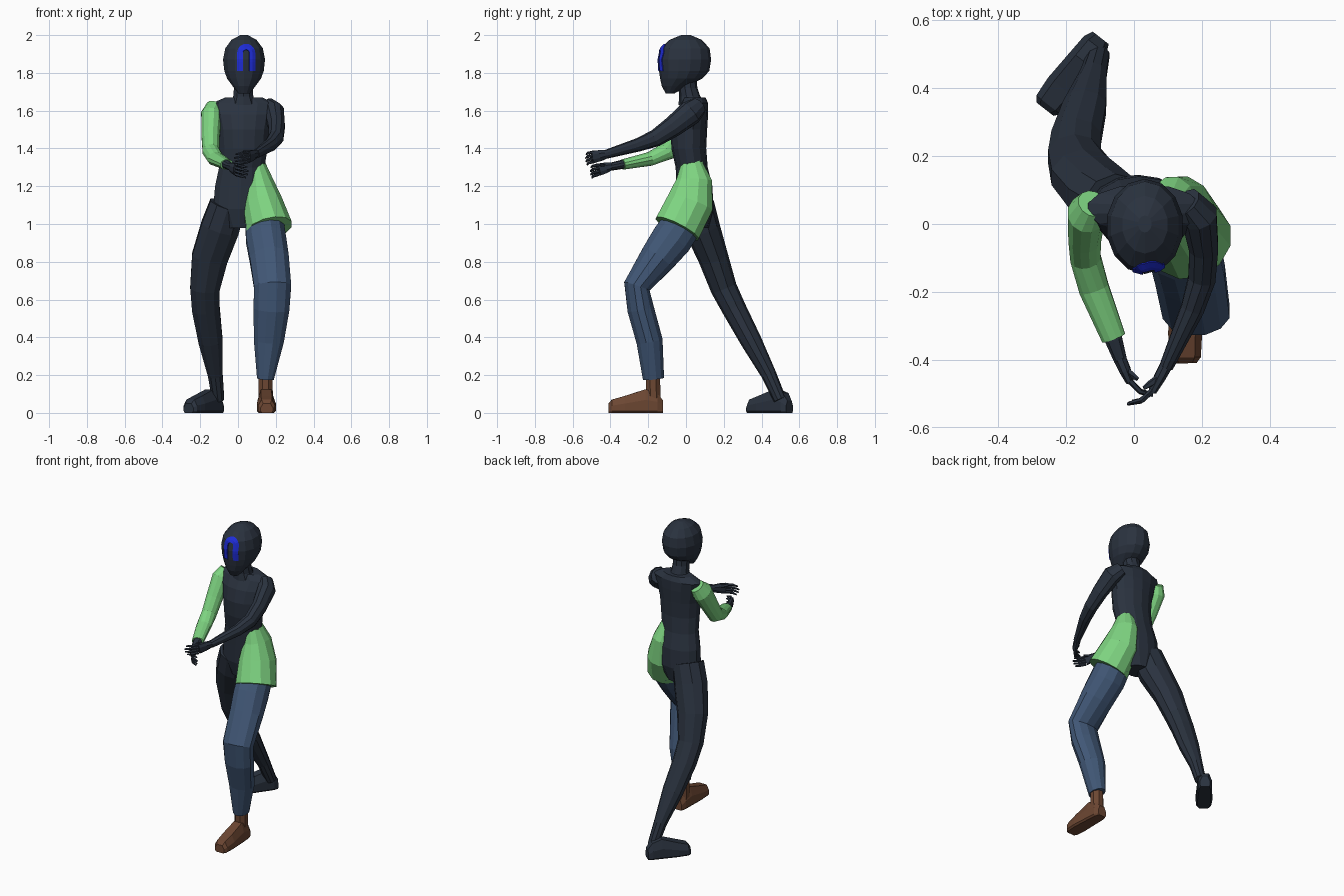
import bpy, bmesh, math
from mathutils import Vector
from mathutils.bvhtree import BVHTree


def material(name, rgb):
    m = bpy.data.materials.new(name)
    m.diffuse_color = (*rgb, 1)
    return m


SKIN = material("dark slate", (0.023, 0.032, 0.049))
GREEN = material("light green", (0.21, 0.66, 0.22))
DENIM = material("denim blue", (0.052, 0.095, 0.18))
BROWN = material("leather brown", (0.15, 0.062, 0.032))
BLUE = material("bright blue", (0.013, 0.025, 0.68))


def finish(name, bm, mat):
    bmesh.ops.recalc_face_normals(bm, faces=bm.faces)
    me = bpy.data.meshes.new(name)
    bm.to_mesh(me)
    bm.free()
    me.materials.append(mat)
    ob = bpy.data.objects.new(name, me)
    bpy.context.collection.objects.link(ob)
    return ob


def skin_loops(bm, loops):
    """Bridge equal closed loops of points and cap both ends."""
    rows = [[bm.verts.new(p) for p in loop] for loop in loops]
    n = len(rows[0])
    for a, b in zip(rows, rows[1:]):
        for i in range(n):
            j = (i + 1) % n
            bm.faces.new((a[i], a[j], b[j], b[i]))
    bm.faces.new(rows[0])
    bm.faces.new(rows[-1])


def add_tube(bm, rings, sides=10, flat=False):
    """rings: (x, y, z, rx, ry); level rings if flat, else square to the path."""
    pts = [Vector(r[:3]) for r in rings]
    loops = []
    for i, (p, r) in enumerate(zip(pts, rings)):
        t = (pts[min(i + 1, len(pts) - 1)] - pts[max(i - 1, 0)]).normalized()
        if flat:
            t = Vector((0, 0, 1))
        u = Vector((1, 0, 0))
        u = (u - t * u.dot(t)).normalized()
        v = t.cross(u)
        angles = [2 * math.pi * (k + 0.5) / sides for k in range(sides)]
        loops.append([p + u * r[3] * math.cos(a) + v * r[4] * math.sin(a) for a in angles])
    skin_loops(bm, loops)


def tube(name, mat, rings, sides=10, flat=False):
    bm = bmesh.new()
    add_tube(bm, rings, sides, flat)
    return finish(name, bm, mat)


# torso and neck
tube("torso", SKIN, [
    (0.01, 0.05, 0.98, 0.08, 0.07), (0.01, 0.05, 1.08, 0.145, 0.095),
    (0.015, 0.045, 1.20, 0.14, 0.095), (0.02, 0.03, 1.30, 0.123, 0.085),
    (0.03, 0.015, 1.40, 0.13, 0.092), (0.03, 0.015, 1.50, 0.138, 0.097),
    (0.03, 0.027, 1.58, 0.155, 0.09), (0.03, 0.045, 1.64, 0.17, 0.072),
    (0.03, 0.045, 1.67, 0.10, 0.058)], 14, True)
tube("neck", SKIN, [
    (0.03, 0.03, 1.63, 0.075, 0.07), (0.028, 0.02, 1.675, 0.056, 0.056),
    (0.028, 0.01, 1.72, 0.052, 0.05), (0.03, 0.0, 1.80, 0.055, 0.055)], 10, True)

# head
head = tube("head", SKIN, [
    (0.032, -0.085, 1.69, 0.03, 0.022), (0.032, -0.06, 1.73, 0.062, 0.068),
    (0.032, -0.025, 1.77, 0.092, 0.112), (0.032, -0.01, 1.81, 0.107, 0.133),
    (0.032, -0.007, 1.87, 0.114, 0.140), (0.032, -0.005, 1.93, 0.102, 0.130),
    (0.032, -0.002, 1.975, 0.068, 0.085), (0.032, 0.0, 2.0, 0.02, 0.025)], 14, True)

# arched face marking, laid on the head surface
tree = BVHTree.FromPolygons([v.co for v in head.data.vertices],
                            [list(p.vertices) for p in head.data.polygons])


def on_face(x, z):
    hit = tree.ray_cast(Vector((x, -1, z)), Vector((0, 1, 0)))[0]
    return Vector((x, hit.y - 0.003, z))


path = [(-1, 0, 1.81 + 0.095 * i / 6) for i in range(6)]
path += [(-math.cos(a), math.sin(a), 1.905) for a in [math.pi * i / 12 for i in range(13)]]
path += [(1, 0, 1.905 - 0.095 * i / 6) for i in range(1, 7)]
bm = bmesh.new()
rows = []
for dx, dz, z in path:
    rows.append([bm.verts.new(on_face(0.043 + dx * r, z + dz * r)) for r in (0.017, 0.032, 0.047)])
for a, b in zip(rows, rows[1:]):
    for k in range(2):
        bm.faces.new((a[k], a[k + 1], b[k + 1], b[k]))
mark = finish("face_marking", bm, BLUE)
solid = mark.modifiers.new("thickness", 'SOLIDIFY')
solid.thickness = 0.005
solid.offset = 0

# arms
tube("left_arm", SKIN, [
    (0.155, 0.065, 1.625, 0.045, 0.05), (0.192, 0.025, 1.59, 0.055, 0.066),
    (0.205, -0.07, 1.515, 0.045, 0.056), (0.20, -0.16, 1.455, 0.042, 0.046),
    (0.172, -0.25, 1.42, 0.036, 0.036), (0.095, -0.42, 1.37, 0.021, 0.024)])
tube("right_sleeve", GREEN, [
    (-0.122, 0.06, 1.625, 0.045, 0.045), (-0.14, 0.03, 1.58, 0.057, 0.066),
    (-0.145, -0.04, 1.47, 0.05, 0.056), (-0.143, -0.10, 1.385, 0.046, 0.05),
    (-0.118, -0.19, 1.345, 0.046, 0.038), (-0.06, -0.335, 1.315, 0.037, 0.028)], 12)
tube("right_forearm", SKIN, [
    (-0.085, -0.28, 1.325, 0.03, 0.024), (-0.06, -0.34, 1.315, 0.027, 0.024),
    (-0.04, -0.40, 1.303, 0.02, 0.021)])


# hands: flat palm, four bent fingers and a thumb
def hand(name, wrist, knuckle, tip):
    w, k, t = Vector(wrist), Vector(knuckle), Vector(tip)
    bm = bmesh.new()
    mid = w.lerp(k, 0.5)
    add_tube(bm, [(*w, 0.02, 0.021), (*mid, 0.018, 0.031), (*k, 0.013, 0.035)], 8)
    out = Vector((0, -0.012, 0))
    for i in range(4):
        lift = Vector((0, 0, 0.017 * (i - 1.5)))
        reach = (0.8, 0.95, 1.0, 0.9)[i]
        a, c = k + lift, k.lerp(t, reach) + lift * 1.1
        b = a.lerp(c, 0.5) + out
        add_tube(bm, [(*a, 0.009, 0.009), (*b, 0.008, 0.008), (*c, 0.005, 0.005)], 5)
    up = Vector((0, 0.0, 0.03))
    a, c = mid + up * 0.4, k.lerp(t, 0.35) + up * 1.1 + Vector((0, 0.02, 0))
    add_tube(bm, [(*a, 0.011, 0.011), (*a.lerp(c, 0.6), 0.01, 0.01), (*c, 0.006, 0.006)], 5)
    finish(name, bm, SKIN)


hand("left_hand", (0.098, -0.41, 1.372), (0.055, -0.49, 1.355), (-0.02, -0.53, 1.34))
hand("right_hand", (-0.042, -0.395, 1.305), (-0.012, -0.462, 1.288), (0.055, -0.505, 1.27))

# tunic panel over the left hip, flared at the hem
tube("hip_tunic", GREEN, [
    (0.095, 0.03, 1.33, 0.045, 0.055), (0.112, 0.043, 1.23, 0.075, 0.098),
    (0.13, 0.022, 1.11, 0.108, 0.128), (0.165, -0.047, 0.975, 0.126, 0.13)], 12)

# legs
tube("left_trouser_leg", DENIM, [
    (0.14, -0.02, 1.0, 0.105, 0.108), (0.148, -0.075, 0.92, 0.109, 0.112),
    (0.165, -0.15, 0.82, 0.107, 0.098), (0.183, -0.26, 0.67, 0.102, 0.073),
    (0.177, -0.24, 0.55, 0.098, 0.073), (0.163, -0.193, 0.38, 0.082, 0.072),
    (0.145, -0.172, 0.18, 0.046, 0.058)], 12)
tube("right_leg", SKIN, [
    (-0.055, 0.055, 1.10, 0.10, 0.095), (-0.095, 0.085, 0.98, 0.107, 0.095),
    (-0.15, 0.145, 0.82, 0.10, 0.08), (-0.175, 0.20, 0.66, 0.082, 0.07),
    (-0.17, 0.255, 0.55, 0.077, 0.064), (-0.145, 0.345, 0.38, 0.067, 0.056),
    (-0.12, 0.44, 0.20, 0.041, 0.04), (-0.105, 0.497, 0.07, 0.034, 0.034)])


# feet: sections from heel to toe as (fraction, half width, height)
def foot(name, heel, toe, mat, ankle):
    h, t = Vector((*heel, 0)), Vector((*toe, 0))
    side = (t - h).cross(Vector((0, 0, 1))).normalized()
    loops = []
    for f, w, z in [(0, 0.03, 0.065), (0.1, 0.042, 0.105), (0.32, 0.045, 0.125),
                    (0.7, 0.05, 0.09), (0.94, 0.045, 0.07), (1, 0.032, 0.05)]:
        section = [(-w, 0.01), (-w, z * 0.55), (-w * 0.6, z),
                   (w * 0.6, z), (w, z * 0.55), (w, 0.01), (w * 0.8, 0), (-w * 0.8, 0)]
        loops.append([h.lerp(t, f) + side * s + Vector((0, 0, q)) for s, q in section])
    bm = bmesh.new()
    skin_loops(bm, loops)
    if ankle:
        add_tube(bm, ankle, 8)
    finish(name, bm, mat)


foot("left_shoe", (0.147, -0.122), (0.152, -0.41), BROWN,
     [(0.146, -0.172, 0.05, 0.042, 0.042), (0.146, -0.175, 0.20, 0.04, 0.04)])
foot("right_foot", (-0.098, 0.548), (-0.262, 0.338), SKIN, None)
